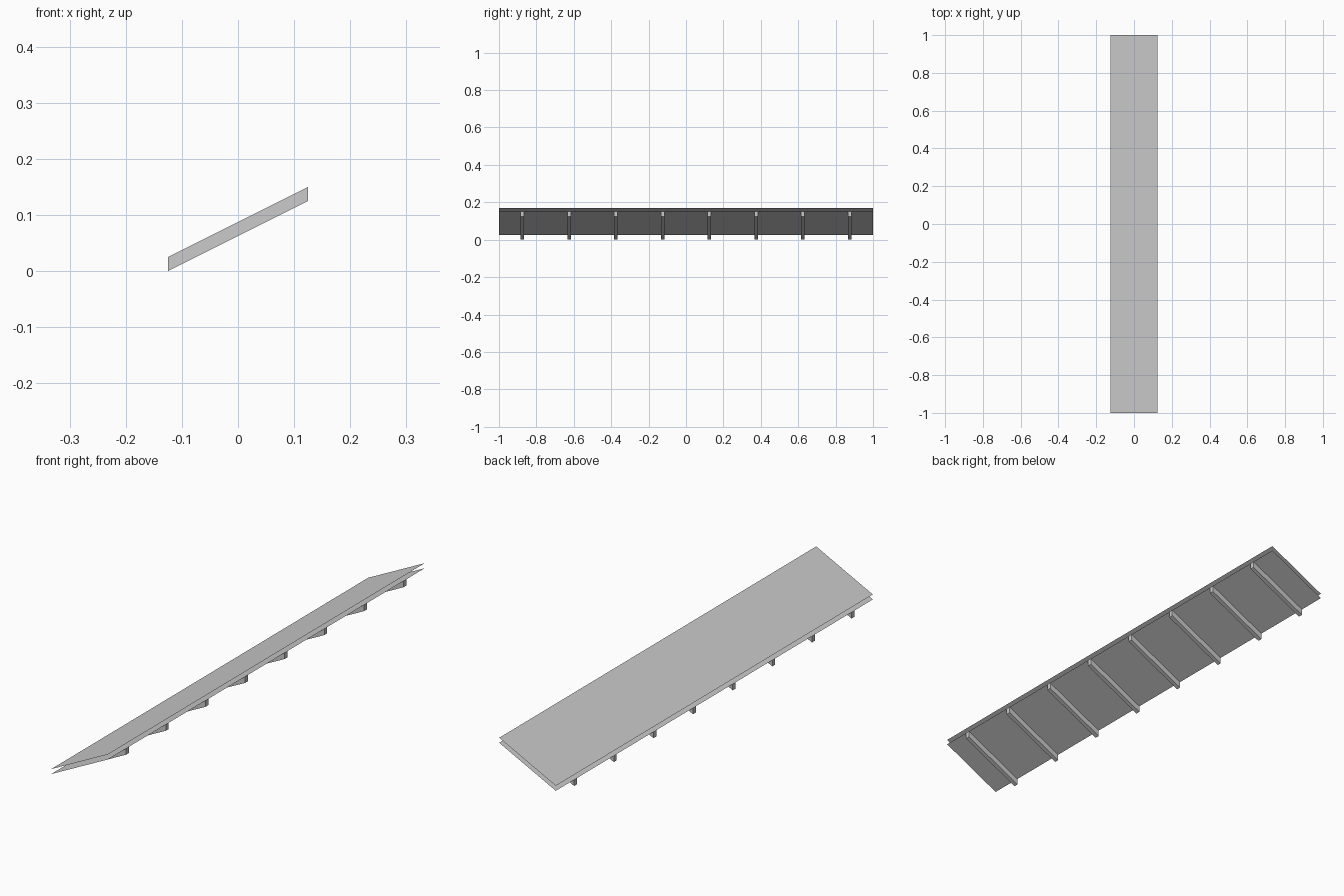
import bpy

cube = bpy.data.objects.get("Cube")
if cube:
    bpy.data.objects.remove(cube, do_unlink=True)

HALF_WIDTH = 0.125     # roof runs from low -x edge to high +x edge
RISE = 0.125
RAFTER_DEPTH = 0.025
RAFTER_WIDTH = 0.018
SHEET_GAP = 0.02

grey = bpy.data.materials.new("light grey")
grey.use_nodes = True
grey.diffuse_color = (0.6, 0.6, 0.6, 1)
grey.node_tree.nodes["Principled BSDF"].inputs["Base Color"].default_value = grey.diffuse_color


def add_mesh(name, verts, faces):
    mesh = bpy.data.meshes.new(name)
    mesh.from_pydata(verts, [], faces)
    mesh.materials.append(grey)
    obj = bpy.data.objects.new(name, mesh)
    bpy.context.collection.objects.link(obj)
    return obj


def slope_strip(y0, y1, z):
    """Corners of a sloping rectangle whose low edge is at height z."""
    w = HALF_WIDTH
    return [(-w, y0, z), (w, y0, z + RISE), (w, y1, z + RISE), (-w, y1, z)]


# Two thin roof sheets, one above the other
for name, z in (("lower_sheet", RAFTER_DEPTH), ("upper_sheet", RAFTER_DEPTH + SHEET_GAP)):
    add_mesh(name, slope_strip(-1, 1, z), [(0, 1, 2, 3)])

# Evenly spaced rafters with plumb-cut ends
box_faces = [(3, 2, 1, 0), (4, 5, 6, 7)]
box_faces += [(i, (i + 1) % 4, (i + 1) % 4 + 4, i + 4) for i in range(4)]
for i in range(8):
    y = -0.875 + 0.25 * i
    y0, y1 = y - RAFTER_WIDTH / 2, y + RAFTER_WIDTH / 2
    corners = slope_strip(y0, y1, 0) + slope_strip(y0, y1, RAFTER_DEPTH)
    add_mesh(f"rafter_{i + 1}", corners, box_faces)
